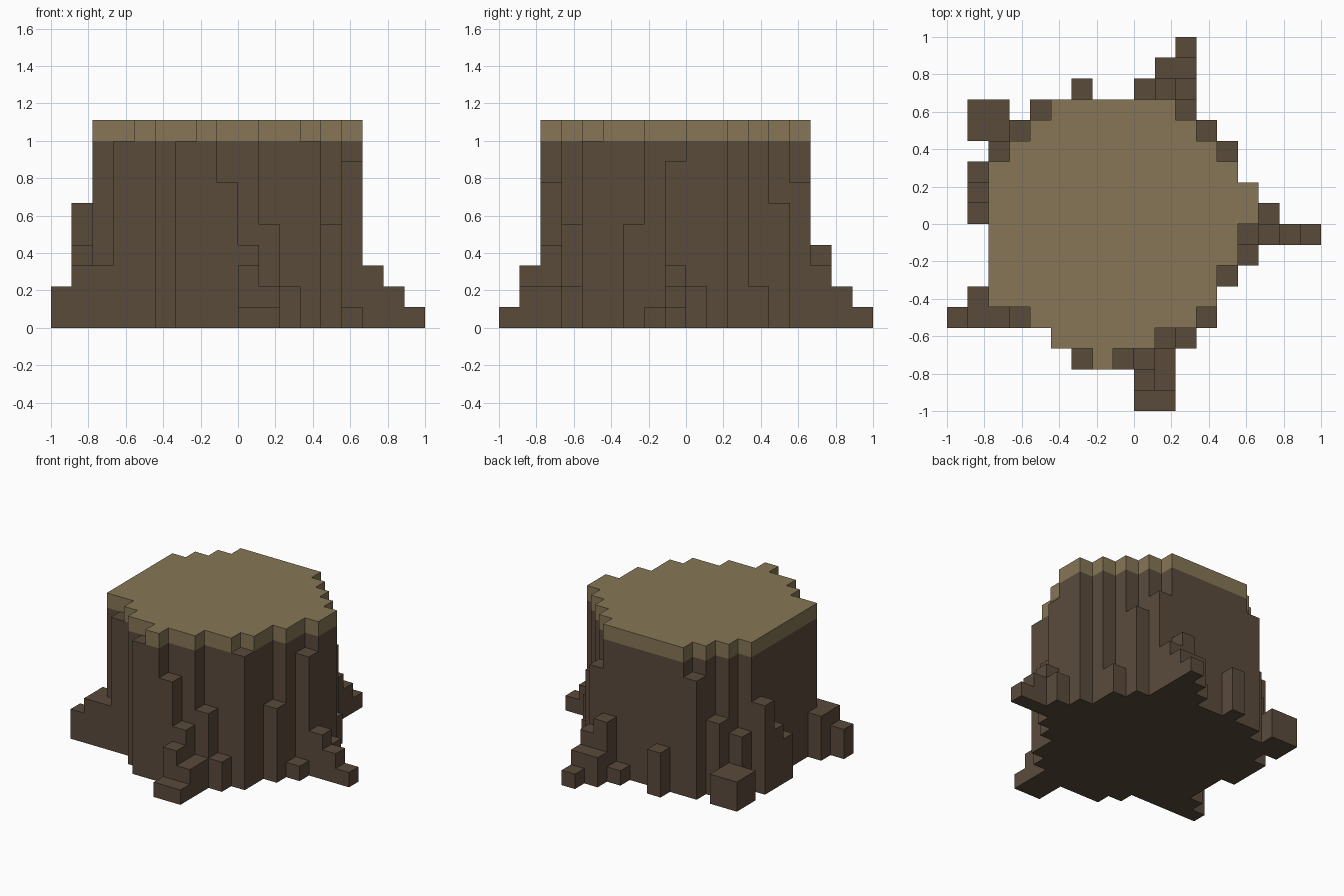
import bpy
import bmesh

cube = bpy.data.objects.get("Cube")
if cube:
    bpy.data.objects.remove(cube, do_unlink=True)

GRID = 18
CELL = 2 / GRID
TOP = 10


def make_material(name, rgb):
    mat = bpy.data.materials.new(name)
    mat.use_nodes = True
    color = (*rgb, 1)
    mat.diffuse_color = color
    node = next(n for n in mat.node_tree.nodes if n.type == "BSDF_PRINCIPLED")
    node.inputs["Base Color"].default_value = color
    node.inputs["Roughness"].default_value = 0.9
    return mat


bark = make_material("dark_bark", (0.102, 0.069, 0.044))
wood = make_material("cut_wood", (0.238, 0.181, 0.093))

# Trunk footprint: first and last block of each row, from front to back
rows = [(7, 7), (5, 9), (4, 11), (2, 12), (2, 12), (2, 13), (2, 13), (2, 14),
        (2, 14), (2, 13), (3, 12), (4, 11), (5, 10)]
trunk = {(i, j): TOP for j, (a, b) in enumerate(rows, 2) for i in range(a, b + 1)}

# Roots and bark ridges: height of each block column, grouped by side
roots = {
    "front_root": {(9, 0): 1, (10, 0): 1, (9, 1): 3, (10, 1): 2, (9, 2): 4, (10, 2): 2,
                   (8, 2): 7, (6, 2): 9, (10, 3): 5, (11, 3): 2, (12, 4): 9},
    "left_root": {(17, 8): 1, (16, 8): 2, (15, 8): 3, (14, 8): 8, (14, 7): 1,
                  (13, 6): 5, (15, 9): 2},
    "back_root": {(11, 17): 1, (11, 16): 2, (10, 16): 2, (11, 15): 3, (10, 15): 4,
                  (9, 15): 1, (6, 15): 3, (11, 14): 7, (12, 13): 6, (13, 12): 2},
    "back_right_root": {(1, 13): 2, (2, 13): 2, (1, 14): 2, (2, 14): 2, (3, 13): 5,
                        (4, 14): 8, (2, 12): 4},
    "right_root": {(1, 9): 3, (1, 10): 4, (1, 11): 6},
    "front_right_root": {(0, 4): 2, (1, 4): 3, (2, 4): 3, (3, 4): 9, (1, 5): 3},
}

heights = dict(trunk)
for columns in roots.values():
    heights.update(columns)


def solid(i, j, k):
    return 0 <= k < heights.get((i, j), 0)


def build_blocks(name, columns, low, high, mat):
    """Make the exposed faces of the block columns between two layers."""
    bm = bmesh.new()
    for (i, j), h in columns.items():
        for k in range(low, min(h, high)):
            block = (i, j, k)
            for axis in range(3):
                u, v = (axis + 1) % 3, (axis + 2) % 3
                for side in (0, 1):
                    beside = list(block)
                    beside[axis] += 2 * side - 1
                    if solid(*beside):
                        continue
                    ring = [(0, 0), (1, 0), (1, 1), (0, 1)]
                    verts = []
                    for du, dv in ring if side else ring[::-1]:
                        p = list(block)
                        p[axis] += side
                        p[u] += du
                        p[v] += dv
                        verts.append(bm.verts.new(
                            (p[0] * CELL - 1, p[1] * CELL - 1, p[2] * CELL)))
                    bm.faces.new(verts)
    # Join the block faces into large flat planes
    bmesh.ops.remove_doubles(bm, verts=bm.verts[:], dist=CELL / 100)
    bmesh.ops.dissolve_limit(bm, angle_limit=0.01, verts=bm.verts[:], edges=bm.edges[:])
    mesh = bpy.data.meshes.new(name)
    bm.to_mesh(mesh)
    bm.free()
    mesh.materials.append(mat)
    bpy.context.collection.objects.link(bpy.data.objects.new(name, mesh))


# Trunk, pale cut slab and roots
build_blocks("trunk", trunk, 0, TOP - 1, bark)
build_blocks("cut_top", trunk, TOP - 1, TOP, wood)
for name, columns in roots.items():
    build_blocks(name, columns, 0, TOP, bark)
